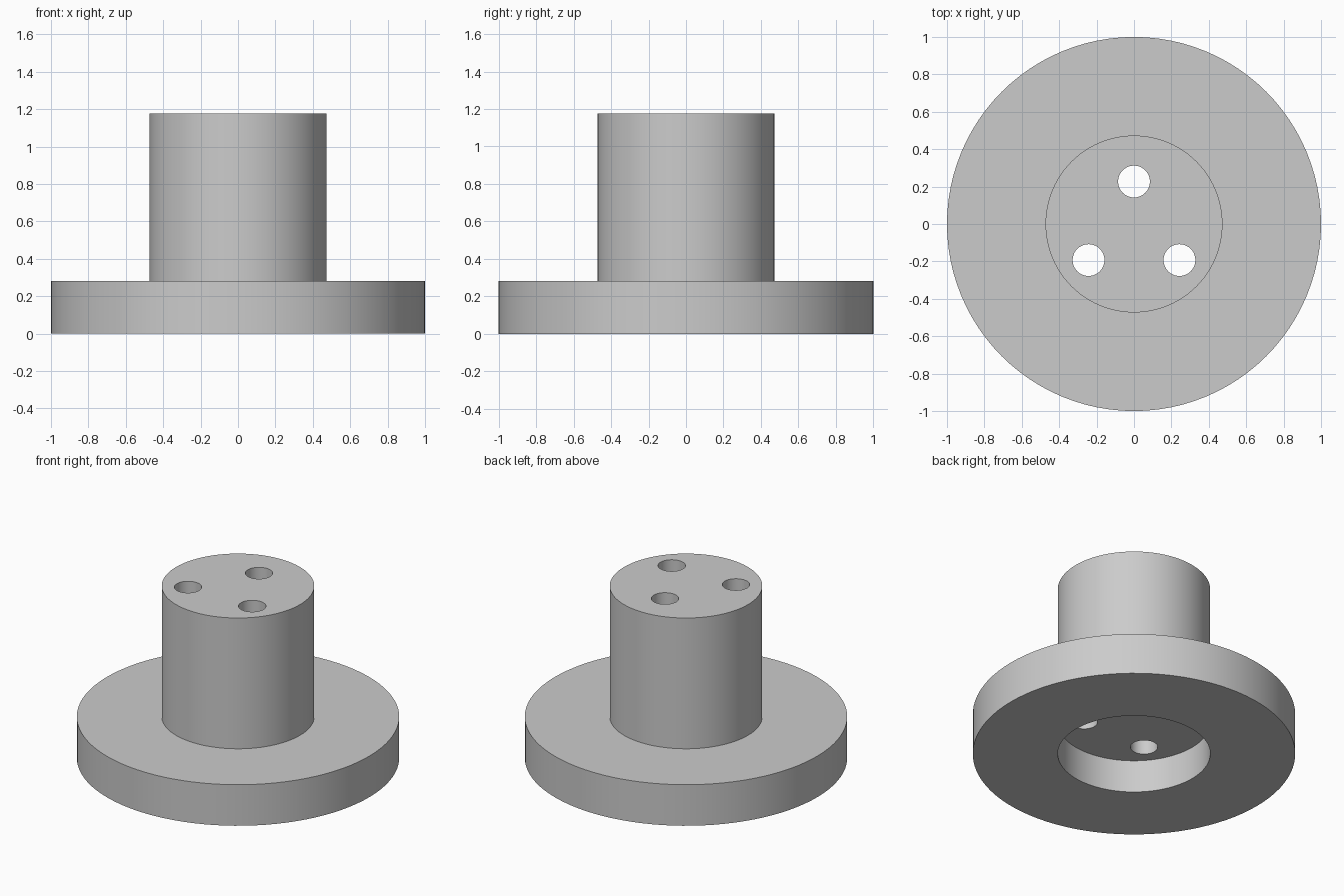
import bpy
import bmesh
from math import cos, sin, tau, radians

if "Cube" in bpy.data.objects:
    bpy.data.objects.remove(bpy.data.objects["Cube"], do_unlink=True)

FLANGE_R, HUB_R, HOLE_R = 1.0, 0.473, 0.085
RECESS_Z, FLANGE_Z, TOP_Z = 0.223, 0.281, 1.176
HOLES = [(0, 0.227), (-0.243, -0.193), (0.243, -0.193)]

grey = bpy.data.materials.new("plain grey")
grey.use_nodes = True
grey.diffuse_color = (0.6, 0.6, 0.6, 1)
grey.node_tree.nodes["Principled BSDF"].inputs["Base Color"].default_value = (0.6, 0.6, 0.6, 1)


def turn(bm, profile, sides, centre=(0, 0)):
    """Revolve (radius, height) points into a solid with flat caps at both ends."""
    rings = []
    for r, z in profile:
        rings.append([bm.verts.new((centre[0] + r * cos(tau * i / sides),
                                    centre[1] + r * sin(tau * i / sides), z))
                      for i in range(sides)])
    for a, b in zip(rings, rings[1:]):
        for i in range(sides):
            j = (i + 1) % sides
            bm.faces.new((a[i], a[j], b[j], b[i]))
    bm.faces.new(rings[0][::-1])
    bm.faces.new(rings[-1])


def make_object(name, bm):
    bmesh.ops.recalc_face_normals(bm, faces=bm.faces[:])
    mesh = bpy.data.meshes.new(name)
    bm.to_mesh(mesh)
    bm.free()
    mesh.materials.append(grey)
    obj = bpy.data.objects.new(name, mesh)
    bpy.context.collection.objects.link(obj)
    return obj


# Flanged hub with a round recess underneath
bm = bmesh.new()
turn(bm, [(HUB_R, RECESS_Z), (HUB_R, 0), (FLANGE_R, 0), (FLANGE_R, FLANGE_Z),
          (HUB_R, FLANGE_Z), (HUB_R, TOP_Z)], 96)
hub = make_object("flanged_hub", bm)

# Three through holes from the hub top into the recess
bm = bmesh.new()
for centre in HOLES:
    turn(bm, [(HOLE_R, 0.1), (HOLE_R, TOP_Z + 0.1)], 48, centre)
cutter = make_object("hole_cutter", bm)
cutter.hide_render = True

cut = hub.modifiers.new("holes", "BOOLEAN")
cut.operation = "DIFFERENCE"
cut.solver = "EXACT"
cut.object = cutter

bpy.ops.object.select_all(action="DESELECT")
bpy.context.view_layer.objects.active = hub
hub.select_set(True)
bpy.ops.object.modifier_apply(modifier=cut.name)
bpy.data.objects.remove(cutter, do_unlink=True)
bpy.ops.object.shade_smooth_by_angle(angle=radians(30))
